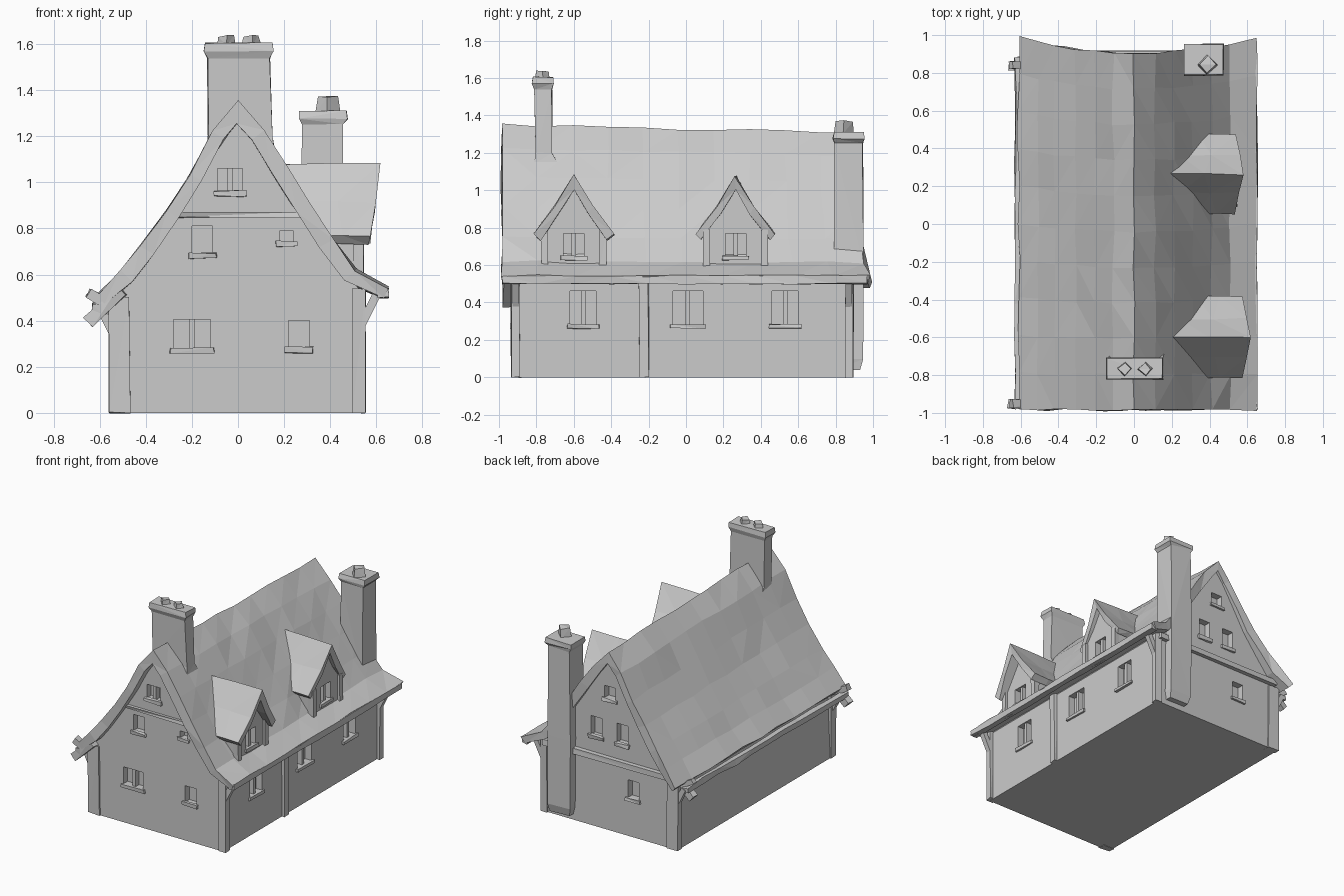
import bpy, bmesh, random
from mathutils import Vector

if "Cube" in bpy.data.objects:
    bpy.data.objects.remove(bpy.data.objects["Cube"])

random.seed(4)


def loft(name, rings, jitter=0.0, hide=False, strip=False):
    """Closed solid through equal-length rings; strip caps each end as a bent band."""
    bm = bmesh.new()
    vs = [[bm.verts.new(Vector(p) + Vector([random.uniform(-jitter, jitter) for _ in range(3)]))
           for p in r] for r in rings]
    n = len(rings[0])
    for a, b in zip(vs, vs[1:]):
        for i in range(n):
            j = (i + 1) % n
            bm.faces.new((a[i], a[j], b[j], b[i]))
    for end in (vs[0], vs[-1]):
        if strip:
            for i in range(n // 2 - 1):
                bm.faces.new((end[i], end[i + 1], end[n - 2 - i], end[n - 1 - i]))
        else:
            bm.faces.new(end)
    bmesh.ops.triangulate(bm, faces=bm.faces[:])
    bmesh.ops.recalc_face_normals(bm, faces=bm.faces[:])
    me = bpy.data.meshes.new(name)
    bm.to_mesh(me)
    bm.free()
    ob = bpy.data.objects.new(name, me)
    bpy.context.collection.objects.link(ob)
    ob.hide_render = hide
    if hide:
        ob.display_type = 'WIRE'
    return ob


def rect(x0, x1, y0, y1, z):
    return [(x0, y0, z), (x1, y0, z), (x1, y1, z), (x0, y1, z)]


def box(name, x0, x1, y0, y1, z0, z1, jitter=0.0, hide=False):
    return loft(name, [rect(x0, x1, y0, y1, z0), rect(x0, x1, y0, y1, z1)], jitter, hide)


def beam(name, a, b, r=0.02, steps=1, jitter=0.0):
    """Square timber between two points."""
    a, b = Vector(a), Vector(b)
    d = (b - a).normalized()
    u = d.cross(Vector((0, 0, 1)) if abs(d.z) < 0.9 else Vector((0, 1, 0))).normalized()
    v = d.cross(u)
    rings = []
    for i in range(steps + 1):
        c = a.lerp(b, i / steps)
        rings.append([c + u * r + v * r, c - u * r + v * r, c - u * r - v * r, c + u * r - v * r])
    return loft(name, rings, jitter)


def cut(target, cutter):
    m = target.modifiers.new("cut", 'BOOLEAN')
    m.operation, m.solver, m.object = 'DIFFERENCE', 'EXACT', cutter


# house body: gabled cross-section carried from front to back
gable = [(-0.55, 0), (0.53, 0), (0.53, 0.53), (0.42, 0.68), (0.25, 0.94), (0, 1.27),
         (-0.24, 0.92), (-0.42, 0.67), (-0.53, 0.53)]
body = loft("house_walls", [[(x, y, z) for x, z in gable] for y in (-0.925, -0.3, 0.3, 0.885)])


def window(target, side, face, a0, a1, z0, z1, depth=0.05, bar=True):
    """Recess plus centre bar and sill; side is front, back or right."""
    s = -1 if side == "front" else 1

    def place(name, u0, u1, d0, d1, z0, z1, **k):
        p, q = sorted((face + s * d0, face + s * d1))
        if side == "right":
            return box(name, p, q, u0, u1, z0, z1, **k)
        return box(name, u0, u1, p, q, z0, z1, **k)

    cut(target, place("window_cutter", a0, a1, -depth, 0.1, z0, z1, hide=True))
    mid = (a0 + a1) / 2
    if bar:
        place("window_bar", mid - 0.012, mid + 0.012, -depth - 0.01, -0.01, z0 - 0.005, z1 + 0.005)
    place("window_sill", a0 - 0.015, a1 + 0.015, -0.01, 0.015, z0 - 0.02, z0 + 0.004, jitter=0.004)


for a0, a1, z0, z1 in [(-0.28, -0.12, 0.28, 0.405), (0.22, 0.31, 0.28, 0.40),
                       (-0.20, -0.11, 0.69, 0.81), (0.18, 0.24, 0.74, 0.79),
                       (-0.09, 0.02, 0.96, 1.06)]:
    window(body, "front", -0.925, a0, a1, z0, z1, bar=a1 - a0 > 0.1)
for a0, a1, z0, z1 in [(-0.24, -0.15, 0.28, 0.41), (-0.15, -0.06, 0.66, 0.80),
                       (0.06, 0.15, 0.66, 0.80), (-0.05, 0.04, 0.96, 1.05)]:
    window(body, "back", 0.885, a0, a1, z0, z1, bar=False)
for a0, a1 in [(-0.62, -0.48), (-0.07, 0.09), (0.46, 0.60)]:
    window(body, "right", 0.53, a0, a1, 0.28, 0.46)

# main roof: thick swept slab, flared eaves, sagging ridge, ragged back edge
outer = [(-0.61, 0.51), (-0.51, 0.615), (-0.42, 0.73), (-0.31, 0.88), (-0.21, 1.04), (-0.11, 1.22),
         (0, 1.35), (0.11, 1.22), (0.21, 1.07), (0.31, 0.91), (0.41, 0.75), (0.51, 0.62), (0.65, 0.545)]
inner = []
for i, (x, z) in enumerate(outer):
    p, q = outer[max(i - 1, 0)], outer[min(i + 1, 12)]
    t = Vector((q[0] - p[0], q[1] - p[1])).normalized()
    w = 0.09 if i == 6 else 0.05 if i in (0, 12) else 0.065
    inner.append((x + t.y * w, z - t.x * w))
rings = []
for i in range(11):
    t = i / 10
    ring = []
    for x, z in outer + inner[::-1]:
        back = 0.905 + (0.09 if x < 0 else 0.07) * (abs(x) / 0.62) ** 2
        ring.append((x, -0.985 + t * (back + 0.985), z - 0.04 * t * max(0, z - 0.5) / 0.85))
    rings.append(ring)
loft("main_roof", rings, 0.007, strip=True)

# eaves timbers
beam("right_eave_beam", (0.63, -0.98, 0.522), (0.63, 0.97, 0.522), 0.022, 10, 0.004)
beam("left_eave_beam", (-0.61, -0.98, 0.455), (-0.61, 0.88, 0.455), 0.02, 10, 0.007)
for y in (-0.95, 0.84):
    beam("left_rafter_end", (-0.50, y, 0.53), (-0.65, y, 0.39), 0.025, 1, 0.006)
    beam("left_eave_bracket", (-0.55, y, 0.46), (-0.65, y, 0.52), 0.02, 1, 0.006)

# wall posts and corner braces
for y0, y1 in [(-0.935, -0.89), (-0.25, -0.20), (0.85, 0.895)]:
    box("right_wall_post", 0.50, 0.552, y0, y1, 0, 0.54, 0.004)
for y0, y1 in [(-0.935, -0.88), (0.845, 0.895)]:
    box("left_corner_post", -0.56, -0.47, y0, y1, 0, 0.50, 0.004)
for y in (-0.91, 0.87):
    beam("right_corner_brace", (0.53, y, 0.37), (0.60, y, 0.51), 0.018)
    beam("left_corner_brace", (-0.53, y, 0.32), (-0.60, y, 0.46), 0.018)

# floor ledges across both gables
box("front_gable_ledge", -0.27, 0.29, -0.945, -0.90, 0.845, 0.87, 0.005)
box("back_floor_ledge", -0.52, 0.52, 0.87, 0.92, 0.50, 0.54, 0.005)


# dormers on the right slope
def dormer(yc, tip):
    wall = [(-0.165, 0.57), (0.165, 0.57), (0.165, 0.79), (0, 1.02), (-0.165, 0.79)]
    w = loft("dormer_walls", [[(x, yc + y, z) for y, z in wall] for x in (0.24, 0.525)])
    window(w, "right", 0.525, yc - 0.055, yc + 0.055, 0.645, 0.77)
    # half width, height, back x, front x of each roof edge
    prof = [(-0.215, 0.765, 0.33, tip - 0.045), (-0.10, 0.915, 0.25, tip - 0.02), (0, 1.08, 0.17, tip),
            (0.10, 0.915, 0.25, tip - 0.02), (0.215, 0.765, 0.33, tip - 0.045),
            (0.18, 0.735, 0.33, tip - 0.05), (0.08, 0.87, 0.26, tip - 0.03), (0, 1.00, 0.20, tip - 0.015),
            (-0.08, 0.87, 0.26, tip - 0.03), (-0.18, 0.735, 0.33, tip - 0.05)]
    loft("dormer_roof", [[(b + (f - b) * t, yc + y, z) for y, z, b, f in prof]
                         for t in (0, 0.5, 1)], 0.006, strip=True)
    # corner timbers
    for s in (-1, 1):
        box("dormer_post", 0.50, 0.545, yc + s * 0.155 - 0.018, yc + s * 0.155 + 0.018, 0.57, 0.79, 0.003)


dormer(-0.60, 0.62)
dormer(0.265, 0.58)


# chimneys: stacked rectangular rings with a flared cap, plus pots
def chimney(name, levels, pots):
    loft(name, [rect(*lv) for lv in levels], 0.003)
    for x, y, z, h, r in pots:
        loft("chimney_pot", [[(x - q, y, zz), (x, y - q, zz), (x + q, y, zz), (x, y + q, zz)]
                             for zz, q in ((z - 0.01, r), (z + h, r * 0.8))], 0.005)


chimney("ridge_chimney",
        [(-0.13, 0.17, -0.82, -0.67, 1.00), (-0.13, 0.16, -0.815, -0.68, 1.14),
         (-0.13, 0.15, -0.805, -0.715, 1.20), (-0.132, 0.14, -0.81, -0.715, 1.54),
         (-0.15, 0.155, -0.825, -0.705, 1.57), (-0.145, 0.15, -0.82, -0.71, 1.605)],
        [(-0.05, -0.765, 1.605, 0.03, 0.04), (0.06, -0.765, 1.605, 0.03, 0.04)])
chimney("back_chimney",
        [(0.29, 0.45, 0.81, 0.93, 0.04), (0.275, 0.46, 0.79, 0.945, 0.10),
         (0.275, 0.455, 0.79, 0.95, 0.60), (0.28, 0.455, 0.795, 0.945, 1.25),
         (0.262, 0.475, 0.785, 0.955, 1.275), (0.265, 0.47, 0.79, 0.95, 1.31)],
        [(0.39, 0.845, 1.31, 0.06, 0.055)])
